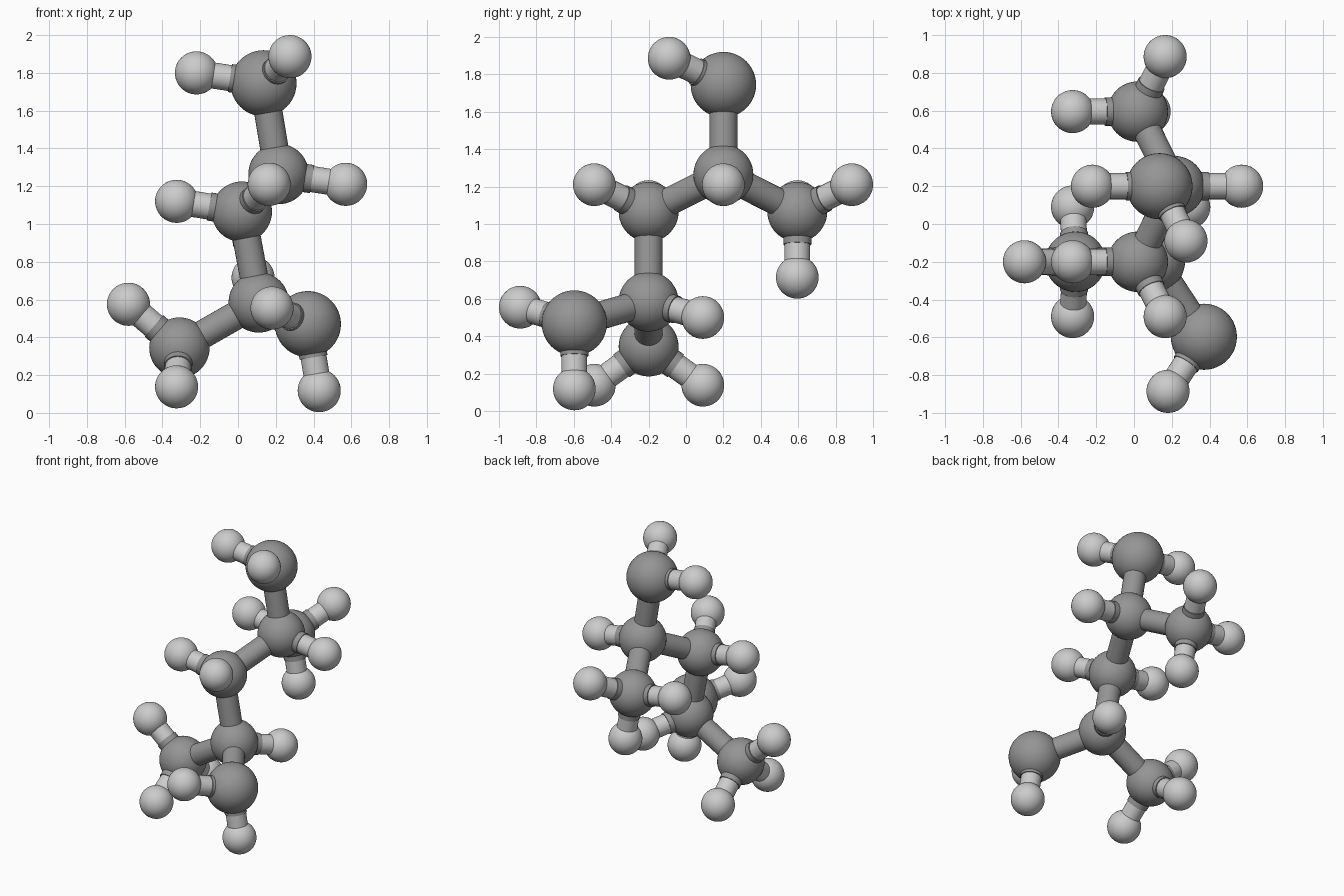
import bpy
from mathutils import Vector

if "Cube" in bpy.data.objects:
    bpy.data.objects.remove(bpy.data.objects["Cube"])

# Shared grey finishes
def material(name, v):
    m = bpy.data.materials.new(name)
    m.diffuse_color = (v, v, v, 1)
    m.use_nodes = True
    m.node_tree.nodes["Principled BSDF"].inputs["Base Color"].default_value = m.diffuse_color
    return m

DARK, LIGHT = material("dark_grey", 0.3), material("light_grey", 0.75)

def finish(name, mat):
    ob = bpy.context.object
    ob.name = name
    ob.data.materials.append(mat)
    bpy.ops.object.shade_smooth_by_angle()

def ball(name, loc, radius, mat):
    bpy.ops.mesh.primitive_uv_sphere_add(segments=48, ring_count=24, radius=radius, location=loc)
    finish(name, mat)

def rod(name, a, b, radius, mat):
    a, b = Vector(a), Vector(b)
    bpy.ops.mesh.primitive_cylinder_add(vertices=32, radius=radius, depth=(b - a).length,
                                        location=(a + b) / 2)
    bpy.context.object.rotation_euler = (b - a).to_track_quat('Z', 'Y').to_euler()
    finish(name, mat)

R_LARGE, R_MID, R_SMALL = 0.175, 0.16, 0.114

# Dark balls: position, radius, positions of the small light balls joined to them
atoms = {
    "top_end": ((0.135, 0.20, 1.745), R_LARGE, [(-0.22, 0.20, 1.80), (0.275, -0.09, 1.886)]),
    "upper_joint": ((0.215, 0.20, 1.265), R_MID, [(0.57, 0.20, 1.21)]),
    "back_branch": ((0.02, 0.595, 1.065), R_MID,
                    [(0.165, 0.886, 1.21), (-0.325, 0.595, 1.12), (0.08, 0.595, 0.715)]),
    "middle_joint": ((0.02, -0.20, 1.065), R_MID, [(-0.325, -0.20, 1.12), (0.165, -0.49, 1.21)]),
    "lower_joint": ((0.11, -0.20, 0.585), R_MID, [(0.29, 0.09, 0.50)]),
    "left_branch": ((-0.31, -0.20, 0.345), R_MID,
                    [(-0.58, -0.20, 0.575), (-0.325, 0.09, 0.138), (-0.325, -0.49, 0.138)]),
    "front_end": ((0.37, -0.597, 0.47), R_LARGE, [(0.43, -0.597, 0.118), (0.18, -0.886, 0.555)]),
}

for name, (loc, radius, smalls) in atoms.items():
    ball(name + "_ball", loc, radius, DARK)
    for i, s in enumerate(smalls, 1):
        # Each small ball hangs on a two-tone rod split at the middle
        mid = (Vector(loc) + Vector(s)) / 2
        ball(f"{name}_small_ball_{i}", s, R_SMALL, LIGHT)
        rod(f"{name}_dark_half_rod_{i}", loc, mid, 0.075, DARK)
        rod(f"{name}_light_half_rod_{i}", mid, s, 0.069, LIGHT)

# Rods between the dark balls
for a, b in [("top_end", "upper_joint"), ("upper_joint", "back_branch"),
             ("upper_joint", "middle_joint"), ("middle_joint", "lower_joint"),
             ("lower_joint", "left_branch"), ("lower_joint", "front_end")]:
    rod(f"{a}_to_{b}_rod", atoms[a][0], atoms[b][0], 0.075, DARK)
